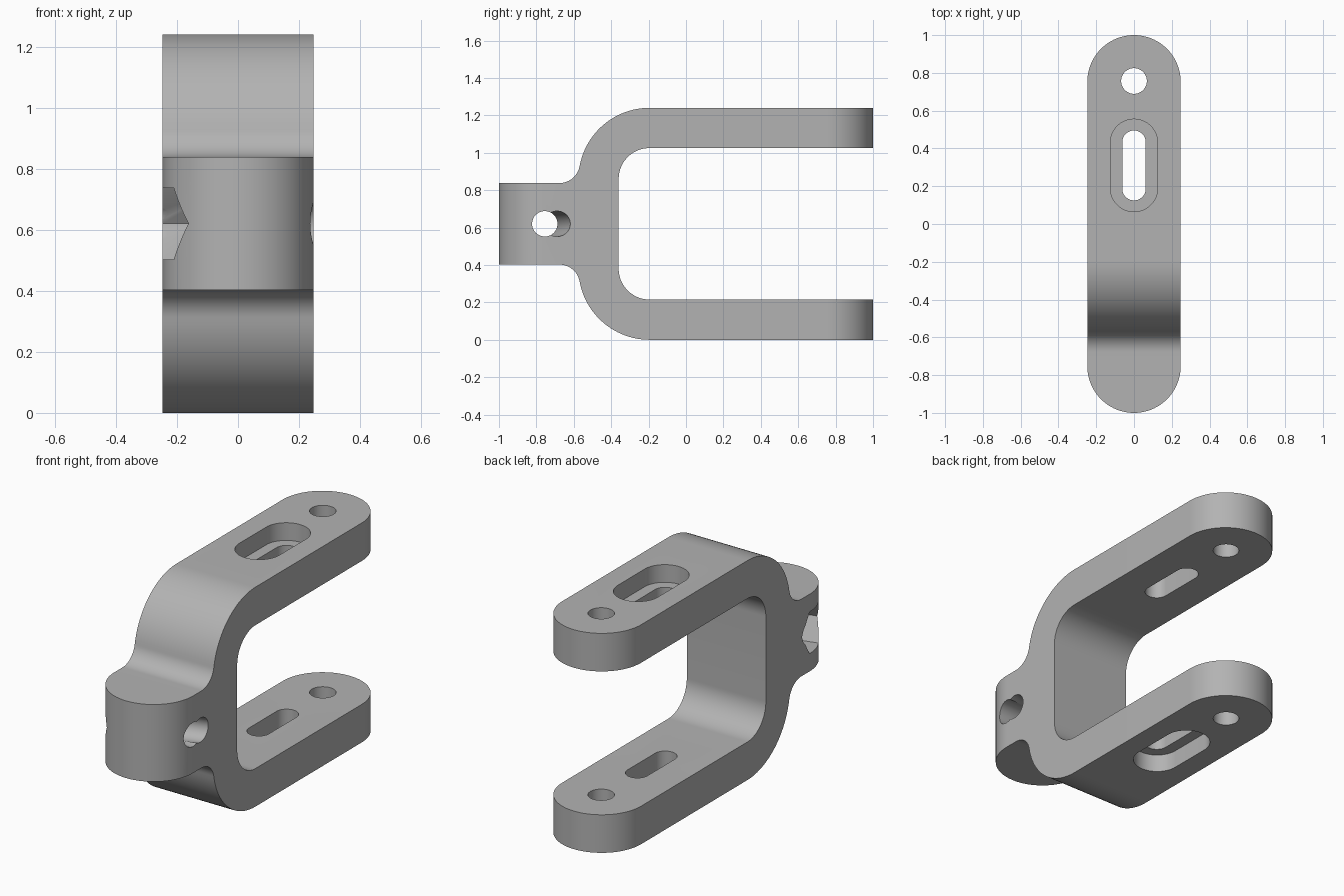
import bpy, bmesh
from math import sin, cos, pi, radians, atan2
from mathutils import Matrix, Vector

if "Cube" in bpy.data.objects:
    bpy.data.objects.remove(bpy.data.objects["Cube"])

HALF_W, MID = 0.247, 0.62
TILT = radians(15)
PIVOT = Vector((0, -0.755, MID))

grey = bpy.data.materials.new("plain grey")
grey.use_nodes = True
COLOUR = (0.45, 0.45, 0.45, 1)
grey.diffuse_color = COLOUR
grey.node_tree.nodes["Principled BSDF"].inputs["Base Color"].default_value = COLOUR


def arc(cx, cy, r, a0, a1, n=20):
    """Points on an arc, angles in radians."""
    return [(cx + r * cos(a0 + (a1 - a0) * i / n),
             cy + r * sin(a0 + (a1 - a0) * i / n)) for i in range(n + 1)]


def prism(name, outline, depth, matrix):
    """Extrude a 2D outline, centred along local z, then place it."""
    bm = bmesh.new()
    base = bm.faces.new([bm.verts.new((u, v, -depth / 2)) for u, v in outline])
    top = bmesh.ops.extrude_face_region(bm, geom=[base])["geom"]
    moved = [g for g in top if isinstance(g, bmesh.types.BMVert)]
    bmesh.ops.translate(bm, verts=moved, vec=(0, 0, depth))
    bmesh.ops.recalc_face_normals(bm, faces=bm.faces)
    bm.transform(matrix)
    mesh = bpy.data.meshes.new(name)
    bm.to_mesh(mesh)
    bm.free()
    mesh.materials.append(grey)
    obj = bpy.data.objects.new(name, mesh)
    bpy.context.collection.objects.link(obj)
    return obj


def stadium(half_x, y0, y1, n=32):
    """Slot outline running along y."""
    return (arc(0, y1 - half_x, half_x, 0, pi, n)
            + arc(0, y0 + half_x, half_x, pi, 2 * pi, n))


def circle(r, n=48, turn=0):
    return arc(0, 0, r, turn, turn + 2 * pi, n)[:-1]


def shape_with(obj, cutter, operation="DIFFERENCE"):
    """Boolean the cutter into the object and discard the cutter."""
    cutter.hide_render = True
    mod = obj.modifiers.new("shape", "BOOLEAN")
    mod.operation, mod.object, mod.solver = operation, cutter, "EXACT"
    bpy.context.view_layer.objects.active = obj
    bpy.ops.object.modifier_apply(modifier=mod.name)
    bpy.data.objects.remove(cutter)


# Upper half of the fork's side profile (y, z measured from the mid-plane)
BEND_Y, BEND_Z, R_OUT, R_IN = -0.195, 0.24, 0.38, 0.165
LUG_H, R_FIL = 0.218, 0.11
fil_z = LUG_H + R_FIL
fil_y = BEND_Y - ((R_OUT + R_FIL) ** 2 - (fil_z - BEND_Z) ** 2) ** 0.5
meet = atan2(fil_z - BEND_Z, fil_y - BEND_Y)
upper = [(-1.1, LUG_H)]
upper += arc(fil_y, fil_z, R_FIL, -pi / 2, meet - pi, 16)
upper += arc(BEND_Y, BEND_Z, R_OUT, meet, pi / 2, 24)
upper += [(1.1, BEND_Z + R_OUT), (1.1, BEND_Z + R_IN)]
upper += arc(BEND_Y, BEND_Z, R_IN, pi / 2, pi, 20)
profile = upper + [(y, -z) for y, z in reversed(upper)]

# Local x, y, z become world y, z, x
ALONG_X = Matrix(((0, 0, 1, 0), (1, 0, 0, 0), (0, 1, 0, 0), (0, 0, 0, 1)))
fork = prism("fork_bracket", profile, 0.7, Matrix.Translation((0, 0, MID)) @ ALONG_X)

# Round both ends in plan
shape_with(fork, prism("plan", stadium(HALF_W, -1, 1, 48), 3,
                       Matrix.Translation((0, 0, MID))), "INTERSECT")

# Arm holes and slots, through both arms
up = Matrix.Translation((0, 0, MID))
shape_with(fork, prism("pin_hole", circle(0.068), 2,
                       Matrix.Translation((0, 0.757, MID))))
shape_with(fork, prism("slot", stadium(0.062, 0.125, 0.495), 2, up))

# Wider slot recesses on the outer arm faces
RECESS = 0.1
for side in (-1, 1):
    z = MID + side * (MID + 0.2 - RECESS)
    shape_with(fork, prism("recess", stadium(0.125, 0.065, 0.555), 0.4,
                           Matrix.Translation((0, 0, z))))

# Lug: straight hole, tilted hole and tilted hexagonal nut pocket
straight = Matrix.Translation(PIVOT) @ ALONG_X
tilted = Matrix.Translation(PIVOT) @ Matrix.Rotation(TILT, 4, "Z") @ ALONG_X
shape_with(fork, prism("cross_hole", circle(0.068), 1, straight))
shape_with(fork, prism("tilted_hole", circle(0.068), 1, tilted))
shape_with(fork, prism("nut_pocket", circle(0.136, 6), 0.5,
                       tilted @ Matrix.Translation((0, 0, -0.28))))

# Smooth the curved walls, keep edges crisp
bpy.ops.object.select_all(action="DESELECT")
fork.select_set(True)
bpy.context.view_layer.objects.active = fork
bpy.ops.object.shade_smooth_by_angle(angle=radians(30))
